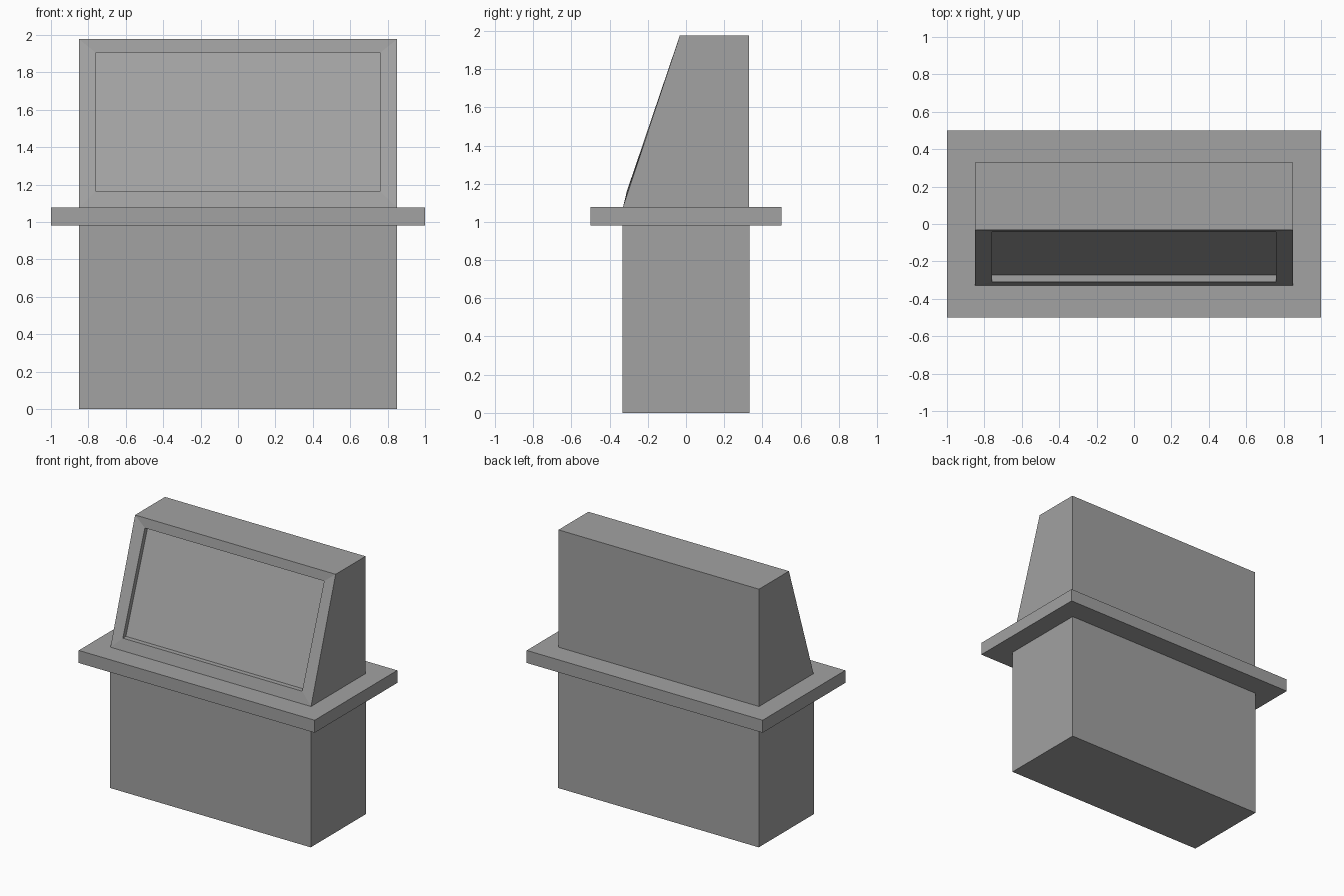
import bpy
import bmesh

cube = bpy.data.objects.get("Cube")
if cube:
    bpy.data.objects.remove(cube, do_unlink=True)

grey = bpy.data.materials.new("plain grey")
grey.use_nodes = True
COLOUR = (0.36, 0.36, 0.36, 1)
grey.diffuse_color = COLOUR
grey.node_tree.nodes["Principled BSDF"].inputs["Base Color"].default_value = COLOUR


def finish(bm, name):
    bmesh.ops.recalc_face_normals(bm, faces=bm.faces)
    mesh = bpy.data.meshes.new(name)
    bm.to_mesh(mesh)
    bm.free()
    mesh.materials.append(grey)
    obj = bpy.data.objects.new(name, mesh)
    bpy.context.collection.objects.link(obj)
    return obj


def box(half_x, half_y, z0, z1):
    bm = bmesh.new()
    bmesh.ops.create_cube(bm, size=2)
    for v in bm.verts:
        v.co = (v.co.x * half_x, v.co.y * half_y, z1 if v.co.z > 0 else z0)
    return bm


# Pedestal and overhanging counter slab
finish(box(0.85, 0.333, 0, 0.982), "pedestal")
finish(box(1.0, 0.5, 0.982, 1.078), "counter_slab")

# Console housing: a box with its top front edge pushed back
bm = box(0.85, 0.33, 1.078, 1.977)
for v in bm.verts:
    if v.co.y < 0 and v.co.z > 1.5:
        v.co.y = -0.032
bm.normal_update()
front = min(bm.faces, key=lambda f: f.normal.y)

# Mitred frame around the screen, its lower rim slightly proud
bmesh.ops.inset_region(bm, faces=[front], thickness=0.08)
for v in front.verts:
    upper = v.co.z > 1.5
    v.co = (0.76 if v.co.x > 0 else -0.76,
            -0.042 if upper else -0.309,
            1.905 if upper else 1.163)

# Screen sunk straight back into the frame
bmesh.ops.inset_region(bm, faces=[front], thickness=0)
for v in front.verts:
    v.co.y += 0.037
finish(bm, "console_housing")
